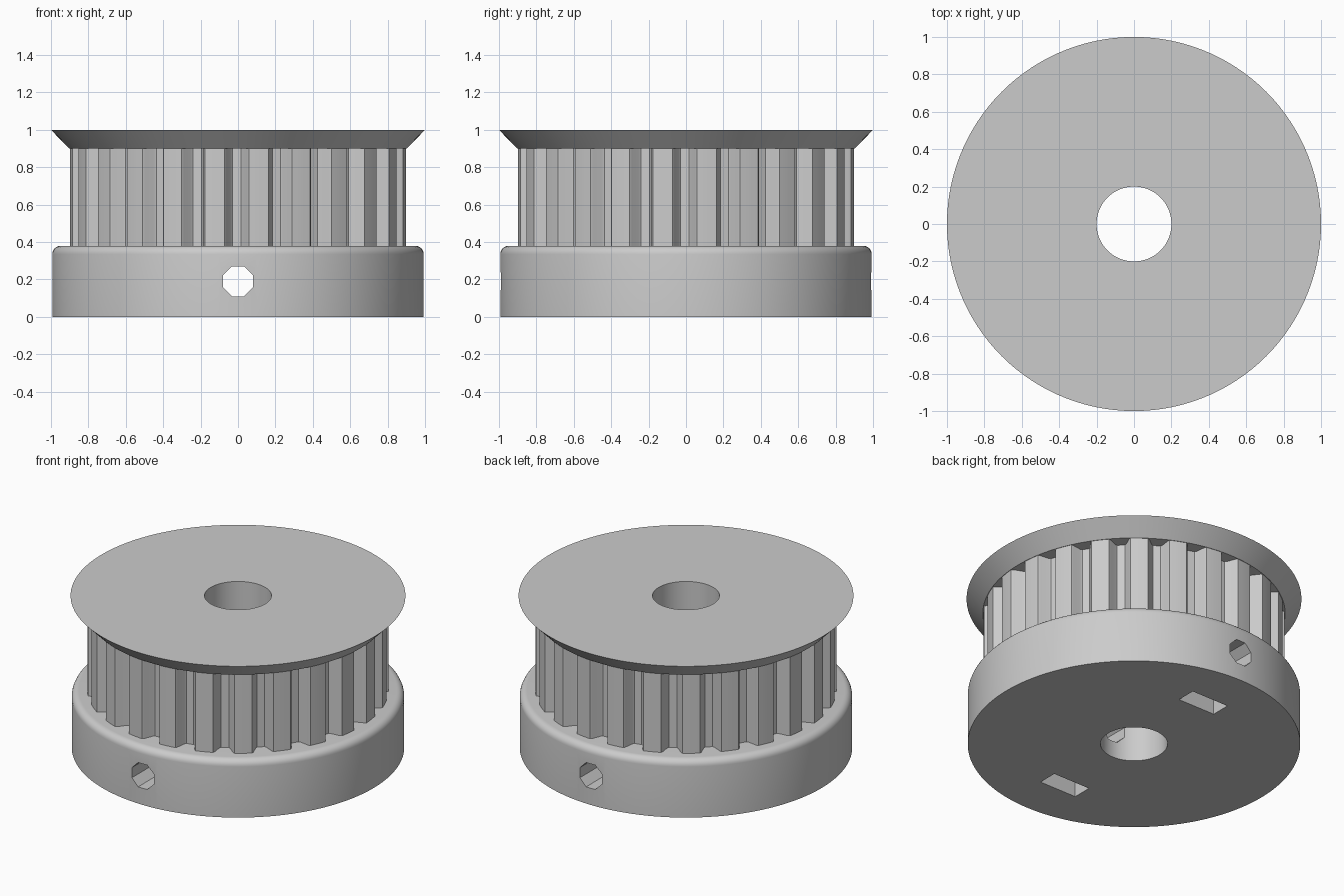
import bpy
import bmesh
from math import pi, sin, cos, tau

cube = bpy.data.objects.get("Cube")
if cube:
    bpy.data.objects.remove(cube, do_unlink=True)

TEETH = 24
BORE = 0.2

grey = bpy.data.materials.new("light_grey")
grey.use_nodes = True
grey.diffuse_color = (0.6, 0.6, 0.6, 1)
grey.node_tree.nodes["Principled BSDF"].inputs["Base Color"].default_value = (0.6, 0.6, 0.6, 1)


def make_object(name, bm):
    bmesh.ops.recalc_face_normals(bm, faces=bm.faces)
    mesh = bpy.data.meshes.new(name)
    bm.to_mesh(mesh)
    bm.free()
    mesh.materials.append(grey)
    obj = bpy.data.objects.new(name, mesh)
    bpy.context.collection.objects.link(obj)
    return obj


def activate(obj):
    bpy.ops.object.select_all(action="DESELECT")
    obj.select_set(True)
    bpy.context.view_layer.objects.active = obj


def loft(name, rings):
    """Bridge closed rings of points in a loop, giving a solid with a bore."""
    bm = bmesh.new()
    loops = [[bm.verts.new(p) for p in ring] for ring in rings]
    n = len(loops[0])
    for a, b in zip(loops, loops[1:] + loops[:1]):
        for i in range(n):
            j = (i + 1) % n
            bm.faces.new((a[i], a[j], b[j], b[i]))
    return make_object(name, bm)


def ring(polar, z):
    return [(r * cos(a), r * sin(a), z) for r, a in polar]


def circle(r, z, n=120):
    return ring([(r, tau * i / n) for i in range(n)], z)


def prism(name, profile, y0, y1):
    """Extrude an xz profile along y."""
    bm = bmesh.new()
    face = bm.faces.new([bm.verts.new((x, y0, z)) for x, z in profile])
    extruded = bmesh.ops.extrude_face_region(bm, geom=[face])["geom"]
    bmesh.ops.translate(bm, vec=(0, y1 - y0, 0),
                        verts=[v for v in extruded if isinstance(v, bmesh.types.BMVert)])
    return make_object(name, bm)


# Hub with a rounded upper rim
R, TOP, FILLET = 0.993, 0.38, 0.045
rim = [circle(R - FILLET + FILLET * cos(t), TOP - FILLET + FILLET * sin(t))
       for t in [pi / 2 * i / 6 for i in range(7)]]
hub = loft("hub", [circle(BORE, 0), circle(R, 0)] + rim + [circle(BORE, TOP)])

# Set screw hole right through the hub, and two nut pockets open below
SCREW_Z = 0.19
octagon = [(0.0866 * cos(a), SCREW_Z + 0.0866 * sin(a))
           for a in [tau * (i + 0.5) / 8 for i in range(8)]]
pocket = [(-0.135, -0.1), (0.135, -0.1), (0.135, SCREW_Z + 0.078),
          (0, SCREW_Z + 0.156), (-0.135, SCREW_Z + 0.078)]
cutters = [prism("screw_hole_cutter", octagon, -1.2, 1.2)]
for side in (-1, 1):
    cutters.append(prism("nut_pocket_cutter", pocket, side * 0.643 - 0.064, side * 0.643 + 0.064))
for cutter in cutters:
    cutter.hide_render = True
    activate(hub)
    mod = hub.modifiers.new("cut", "BOOLEAN")
    mod.operation = "DIFFERENCE"
    mod.solver = "EXACT"
    mod.object = cutter
    bpy.ops.object.modifier_apply(modifier=mod.name)
    bpy.data.objects.remove(cutter, do_unlink=True)

# Toothed drum: one groove and one tooth per step, with eased tips
groove = [(0.9, -0.08), (0.888, -0.07), (0.83, -0.047), (0.82, -0.036),
          (0.82, 0.02), (0.83, 0.031), (0.888, 0.054), (0.9, 0.064),
          (0.9, 0.1), (0.9, 0.14)]
outline = [(r, a - pi / 2 + tau * k / TEETH) for k in range(TEETH) for r, a in groove]
bore_line = [(BORE, a) for r, a in outline]
drum = loft("toothed_drum", [ring(bore_line, TOP), ring(outline, TOP),
                             ring(outline, 0.9), ring(bore_line, 0.9)])

# Flared belt flange
flange = loft("belt_flange", [circle(BORE, 0.9), circle(0.903, 0.9),
                              circle(1, 1), circle(BORE, 1)])

for obj in (hub, drum, flange):
    activate(obj)
    bpy.ops.object.shade_smooth_by_angle(angle=pi / 6)
